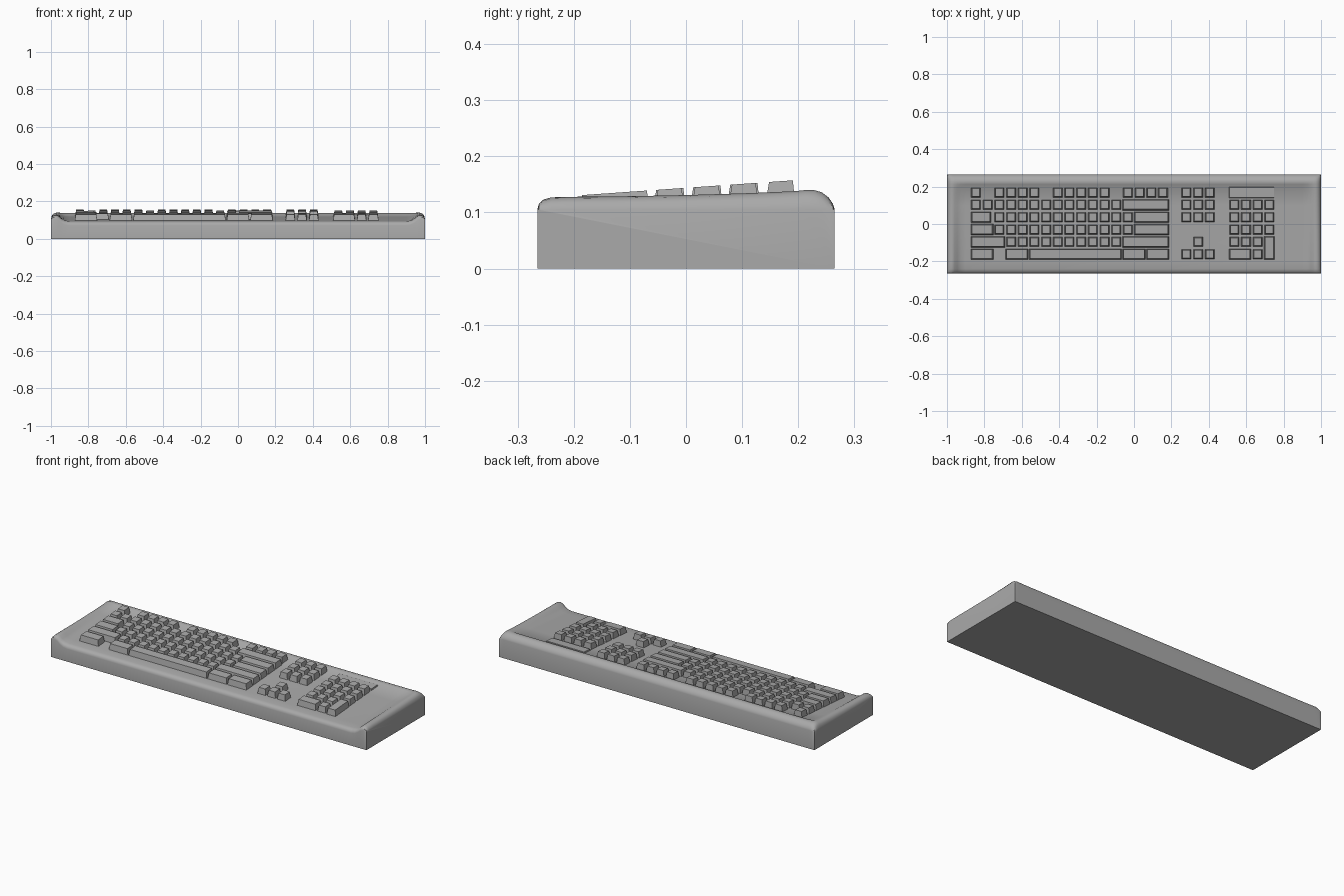
import bpy, bmesh

if "Cube" in bpy.data.objects:
    bpy.data.objects.remove(bpy.data.objects["Cube"])

gray = bpy.data.materials.new("plain gray")
gray.diffuse_color = (0.40, 0.40, 0.40, 1)
gray.use_nodes = True
gray.node_tree.nodes["Principled BSDF"].inputs["Base Color"].default_value = gray.diffuse_color


def finish(bm, name):
    bmesh.ops.recalc_face_normals(bm, faces=bm.faces)
    mesh = bpy.data.meshes.new(name)
    bm.to_mesh(mesh)
    bm.free()
    mesh.materials.append(gray)
    obj = bpy.data.objects.new(name, mesh)
    bpy.context.collection.objects.link(obj)
    return obj


def deck(y):
    """Height of the sloping plate under the keys."""
    return 0.097 + (y + 0.2) * 0.07


# --- Case: loft of front-to-back profiles with raised side rims ---
# (y, height in the middle, height along the side rims)
PROFILE = [(-0.265, 0.072, 0.105), (-0.262, 0.082, 0.116), (-0.254, 0.090, 0.123),
           (-0.240, 0.094, 0.127), (-0.200, deck(-0.2), 0.128), (-0.1, deck(-0.1), 0.129),
           (0.0, deck(0), 0.131), (0.1, deck(0.1), 0.134), (0.195, deck(0.195), 0.138),
           (0.212, 0.136, 0.140), (0.228, 0.139, 0.140), (0.242, 0.135, 0.136),
           (0.254, 0.126, 0.127), (0.262, 0.115, 0.115), (0.265, 0.105, 0.105)]
# (x, blend to rim, share of the height above the side wall)
HALF = [(0.90, 0, 1), (0.925, 0.12, 1), (0.945, 0.45, 1), (0.96, 0.85, 1),
        (0.972, 1, 1), (0.985, 1, 0.88), (0.995, 1, 0.55), (1.0, 1, 0)]
STATIONS = [(-x, t, s) for x, t, s in reversed(HALF)] + HALF

bm = bmesh.new()
loops = []
for x, t, share in STATIONS:
    ring = [bm.verts.new((x, -0.265, 0))]
    for y, mid, rim in PROFILE:
        z = mid + (rim - mid) * t
        ring.append(bm.verts.new((x, y, 0.105 + (z - 0.105) * share if share < 1 else z)))
    ring.append(bm.verts.new((x, 0.265, 0)))
    loops.append(ring)
for a, b in zip(loops, loops[1:]):
    n = len(a)
    for i in range(n):
        j = (i + 1) % n
        bm.faces.new((a[i], a[j], b[j], b[i]))
bm.faces.new(loops[0])
bm.faces.new(loops[-1])
case = finish(bm, "case")
bpy.context.view_layer.objects.active = case
case.select_set(True)
bpy.ops.object.shade_smooth_by_angle(angle=0.6)
case.select_set(False)

# --- Keys: tapered blocks on a unit grid ---
PITCH, ROW = 0.0625, 0.066


def add_key(bm, x0, x1, y0, y1, height=0.033):
    taper = 0.006 if height > 0.02 else 0.002
    low = [(x0, y0), (x1, y0), (x1, y1), (x0, y1)]
    top = [(x0 + taper, y0 + taper), (x1 - taper, y0 + taper),
           (x1 - taper, y1 - taper * 0.6), (x0 + taper, y1 - taper * 0.6)]
    a = [bm.verts.new((x, y, deck(y) - 0.003)) for x, y in low]
    b = [bm.verts.new((x, y, deck(y) + height)) for x, y in top]
    bm.faces.new(a[::-1])
    bm.faces.new(b)
    for i in range(4):
        j = (i + 1) % 4
        bm.faces.new((a[i], a[j], b[j], b[i]))


def row_y(row):
    return 0.168 - ROW * row


def key_block(name, singles, wides):
    """singles: (row, first column, count); wides: (row, x start, x end)."""
    bm = bmesh.new()
    for row, col, count in singles:
        for i in range(count):
            x, y = -0.845 + PITCH * (col + i), row_y(row)
            add_key(bm, x - 0.026, x + 0.026, y - 0.026, y + 0.026)
    for row, x0, x1 in wides:
        y = row_y(row)
        add_key(bm, x0, x1, y - 0.029, y + 0.029)
    return bm


main = key_block("main", [(0, 0, 1), (0, 2, 4), (0, 7, 5), (0, 13, 4), (1, 0, 13),
                          (2, 2, 12), (3, 2, 12), (4, 3, 10)],
                 [(1, -0.063, 0.187), (2, -0.871, -0.765), (2, 0.0, 0.187),
                  (3, -0.873, -0.752), (3, 0.0, 0.187), (4, -0.873, -0.690),
                  (4, -0.063, 0.187), (5, -0.873, -0.752), (5, -0.687, -0.565),
                  (5, -0.561, -0.065), (5, -0.061, 0.061), (5, 0.065, 0.187)])
finish(main, "main_keys")

finish(key_block("navigation", [(0, 18, 3), (1, 18, 3), (2, 18, 3), (4, 19, 1), (5, 18, 3)], []),
       "navigation_keys")

pad = key_block("pad", [(1, 22.1, 4), (2, 22.1, 4), (3, 22.1, 4), (4, 22.1, 3), (5, 24.1, 1)],
                [(5, 0.508, 0.626)])
add_key(pad, 0.695, 0.752, -0.191, -0.066)
finish(pad, "number_pad_keys")

# --- Low indicator panel above the number pad ---
panel = bmesh.new()
add_key(panel, 0.508, 0.75, 0.139, 0.197, 0.008)
finish(panel, "indicator_panel")
